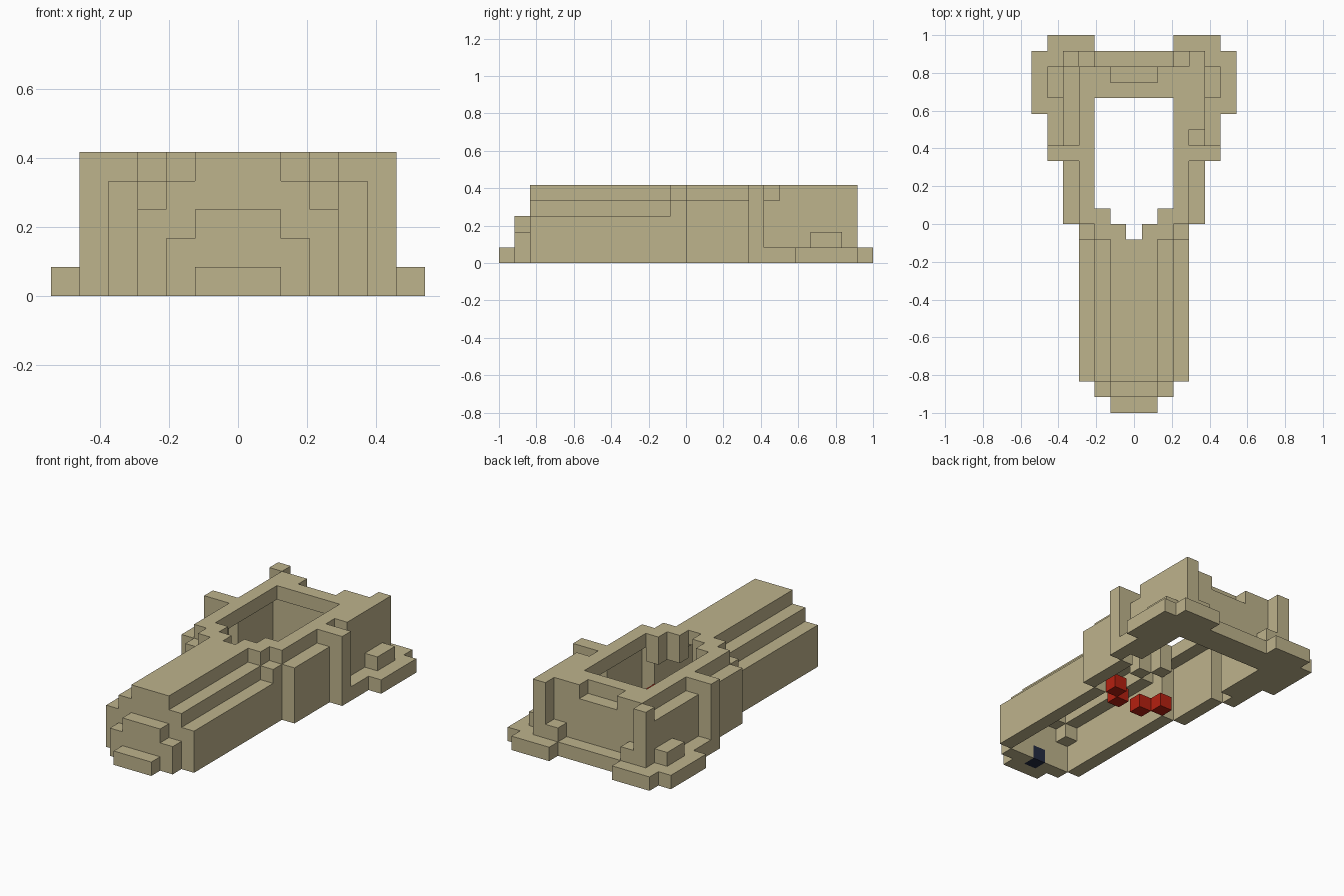
import bpy, bmesh

if "Cube" in bpy.data.objects:
    bpy.data.objects.remove(bpy.data.objects["Cube"], do_unlink=True)

U = 1 / 12  # edge of one block


def material(name, rgb):
    m = bpy.data.materials.new(name)
    m.use_nodes = True
    m.diffuse_color = (*rgb, 1)
    node = m.node_tree.nodes["Principled BSDF"]
    node.inputs["Base Color"].default_value = (*rgb, 1)
    node.inputs["Roughness"].default_value = 0.8
    return m


TAN = material("sand_tan", (0.515, 0.451, 0.262))
RED = material("engine_red", (0.46, 0.015, 0.005))
NAVY = material("dark_navy", (0.017, 0.023, 0.053))


def box(x0, x1, y0, y1, z0, z1):
    """Set of block cells, bounds inclusive."""
    return {(x, y, z) for x in range(x0, x1 + 1)
            for y in range(y0, y1 + 1) for z in range(z0, z1 + 1)}


def both(cells):
    return cells | {(-x, y, z) for x, y, z in cells}


def step(cell, axis, sign):
    c = list(cell)
    c[axis] += sign
    return tuple(c)


def build(name, cells, mat):
    """Skin a set of cells with outward faces and merge the flat areas."""
    bm = bmesh.new()
    for cell in sorted(cells):
        for axis in range(3):
            for sign in (-1, 1):
                if step(cell, axis, sign) in cells:
                    continue
                u, v = (axis + 1) % 3, (axis + 2) % 3
                ring = []
                for a, b in ((0, 0), (1, 0), (1, 1), (0, 1)):
                    p = list(cell)
                    p[axis] += sign > 0
                    p[u] += a
                    p[v] += b
                    ring.append(bm.verts.new(((p[0] - 0.5) * U, p[1] * U - 1, p[2] * U)))
                bm.faces.new(ring[::sign])
    bmesh.ops.remove_doubles(bm, verts=bm.verts, dist=U / 100)
    bmesh.ops.dissolve_limit(bm, angle_limit=0.01, verts=bm.verts, edges=bm.edges)
    mesh = bpy.data.meshes.new(name)
    bm.to_mesh(mesh)
    bm.free()
    mesh.materials.append(mat)
    obj = bpy.data.objects.new(name, mesh)
    bpy.context.collection.objects.link(obj)
    return obj


# Solid hull: half width, first row, last row, height
solid = set()
for w, y0, y1, h in [
        (1, 1, 1, 3), (2, 1, 1, 2),                      # bow
        (3, 2, 10, 3), (2, 2, 10, 4), (1, 2, 10, 5),     # stepped nose
        (3, 11, 11, 4), (2, 11, 11, 5),                  # shoulder
        (4, 12, 21, 4), (3, 12, 21, 5), (5, 16, 16, 5)]:  # body and side ribs
    solid |= box(-w, w, y0, y1, 0, h - 1)
solid |= box(4, 4, 18, 21, 4, 4)     # raised rail on one side
solid -= box(-1, 1, 21, 21, 4, 4)    # notch in the rear wall

# Hollow it out to a one-block shell, open below
SIDES = [(0, -1), (0, 1), (1, -1), (1, 1), (2, 1)]
hull = {c for c in solid if any(step(c, a, s) not in solid for a, s in SIDES)}

# Opening in the deck with a stepped front edge
hull -= box(0, 0, 11, 11, 4, 4) | box(-1, 1, 12, 12, 4, 4) | box(-2, 2, 13, 19, 4, 4)
hull |= both(box(1, 1, 11, 11, 3, 4) | box(2, 2, 12, 12, 3, 4))
hull.discard((0, 1, 0))
build("hull", hull, TAN)
build("bow_lip", box(-1, 1, 0, 0, 0, 0), TAN)

# Stern flange
flange = both(box(5, 5, 17, 21, 0, 0) | box(6, 6, 19, 22, 0, 0) | box(3, 5, 23, 23, 0, 0))
flange |= box(-5, 5, 22, 22, 0, 0)
build("stern_flange", flange, TAN)

# Small blocks standing on the flange
build("corner_posts", both(box(4, 4, 22, 22, 1, 4)), TAN)
build("rear_blocks", both(box(3, 3, 22, 22, 1, 1)), TAN)
build("side_blocks", both(box(5, 5, 20, 21, 1, 1)), TAN)

# Coloured blocks inside
build("inner_red_blocks", both(box(1, 1, 11, 11, 0, 0) | box(2, 2, 12, 12, 0, 0)), RED)
build("bow_dark_block", box(0, 0, 1, 1, 0, 0), NAVY)
